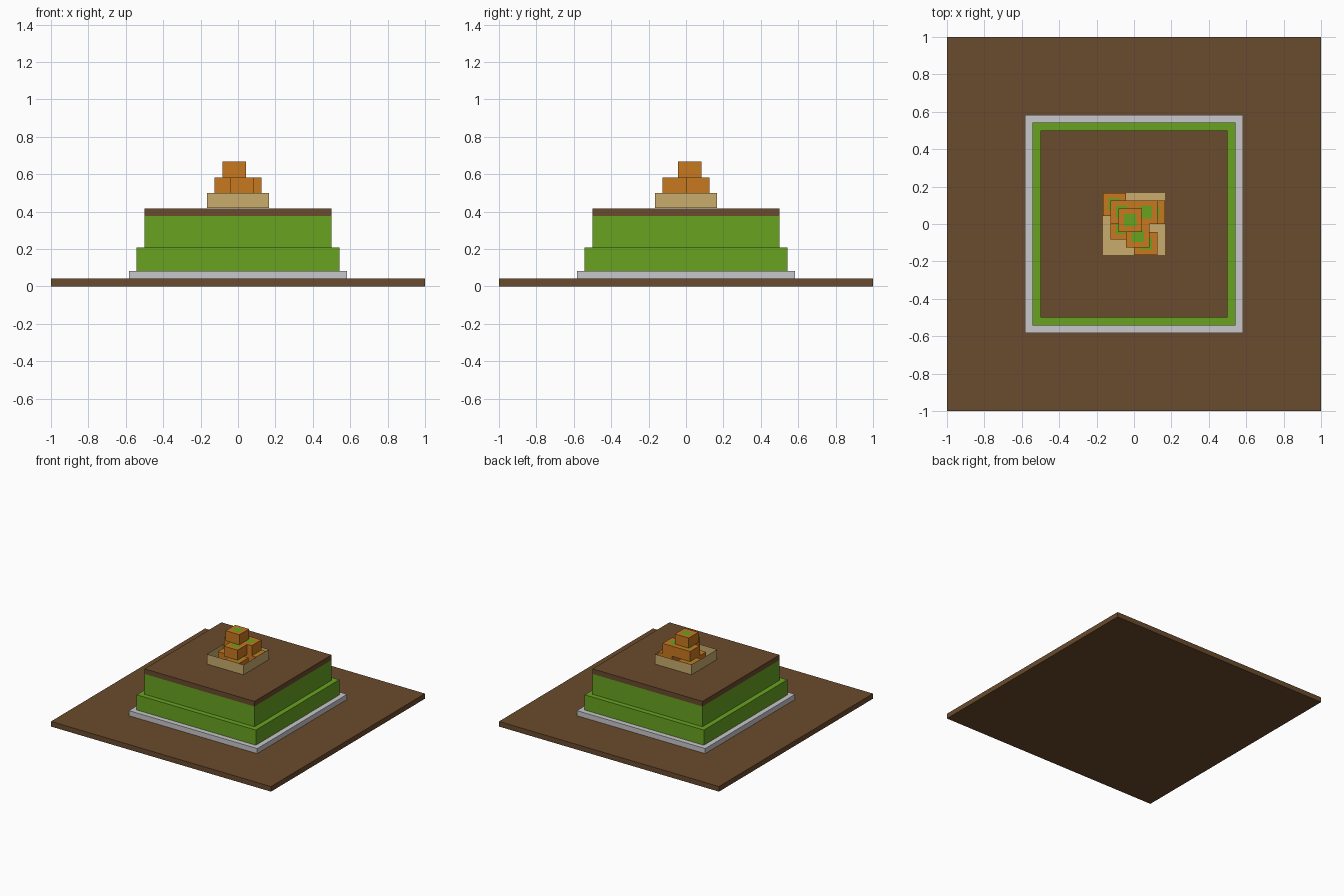
import bpy
import bmesh
from mathutils import Vector

old = bpy.data.objects.get("Cube")
if old:
    bpy.data.objects.remove(old, do_unlink=True)

U = 1 / 24  # one block unit


def material(name, rgb):
    m = bpy.data.materials.new(name)
    m.use_nodes = True
    m.diffuse_color = (*rgb, 1)
    m.node_tree.nodes["Principled BSDF"].inputs["Base Color"].default_value = (*rgb, 1)
    return m


brown = material("earth_brown", (0.144, 0.069, 0.026))
green = material("leaf_green", (0.138, 0.361, 0.0144))
grey = material("pale_grey", (0.578, 0.578, 0.604))
orange = material("pumpkin_orange", (0.578, 0.188, 0.0144))
tan = material("crate_tan", (0.578, 0.413, 0.15))


def box(name, low, high, mats, open_top=False, stem=False):
    """Box between two corners, in block units."""
    low, high = Vector(low) * U, Vector(high) * U
    bm = bmesh.new()
    bmesh.ops.create_cube(bm, size=1)
    for v in bm.verts:
        v.co = Vector(h if c > 0 else l for c, l, h in zip(v.co, low, high))
    bm.normal_update()
    top = [f for f in bm.faces if f.normal.z > 0.9]
    if open_top:
        bmesh.ops.delete(bm, geom=top, context='FACES_ONLY')
    if stem:
        # painted stem square in the middle of the top
        bmesh.ops.inset_region(bm, faces=top, thickness=U)
        top[0].material_index = 1
    mesh = bpy.data.meshes.new(name)
    bm.to_mesh(mesh)
    bm.free()
    for m in mats:
        mesh.materials.append(m)
    ob = bpy.data.objects.new(name, mesh)
    bpy.context.collection.objects.link(ob)
    return ob


# Stacked square tiers: name, half width, bottom, top, colour
for name, half, z0, z1, mat in [
    ("ground_slab", 24, 0, 1, brown),
    ("stone_border", 14, 1, 2, grey),
    ("lower_hedge", 13, 2, 5, green),
    ("upper_hedge", 12, 5, 9, green),
    ("soil_top", 12, 9, 10, brown),
]:
    box(name, (-half, -half, z0), (half, half, z1), [mat])

# Open crate with thin sides
box("crate", (-4, -4, 10.04), (4, 4, 12), [tan], open_top=True)

# Pumpkins, three units wide and two tall, piled in layers
layers = [
    [(-4, 1), (1, 0), (0, -4), (-3, -2)],
    [(-3, 0), (0, 0), (-1, -3)],
    [(-2, -1)],
]
gap = 0.04  # keeps the pumpkins just inside the crate walls
for level, spots in enumerate(layers):
    for i, (x, y) in enumerate(spots):
        z = 10 + 2 * level
        low = (max(x, -4 + gap), max(y, -4 + gap), z + 0.06 * (level == 0))
        high = (min(x + 3, 4 - gap), min(y + 3, 4 - gap), z + 2)
        box(f"pumpkin_{level + 1}_{i + 1}", low, high, [orange, green], stem=True)
